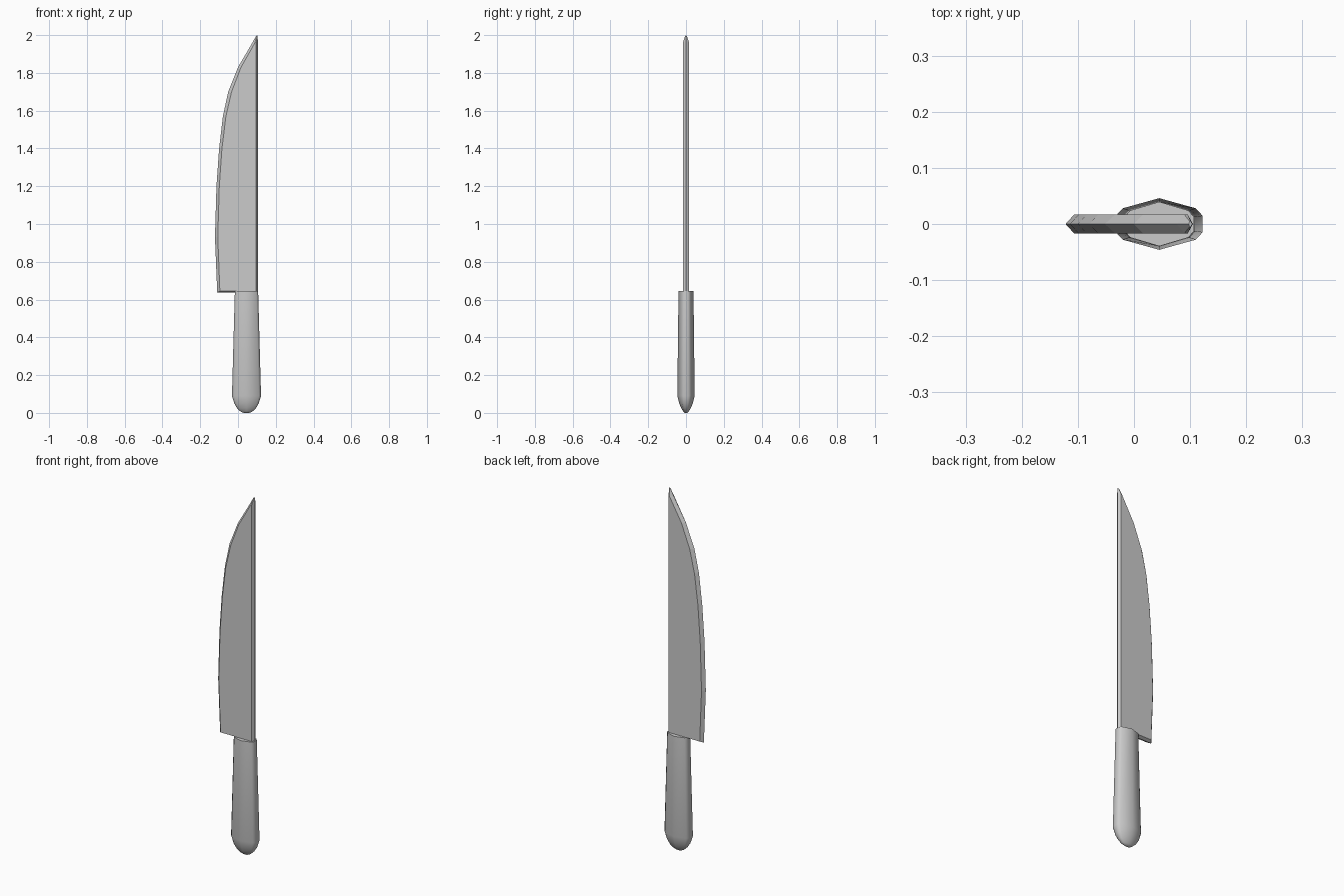
import bpy, bmesh, math

if "Cube" in bpy.data.objects:
    bpy.data.objects.remove(bpy.data.objects["Cube"])


def loft(name, rings, ridge=False):
    """Skin a stack of equal-sized point rings and close both ends."""
    bm = bmesh.new()
    rows = [[bm.verts.new(p) for p in ring] for ring in rings]
    n = len(rows[0])
    for a, b in zip(rows, rows[1:]):
        for i in range(n):
            j = (i + 1) % n
            bm.faces.new((a[i], a[j], b[j], b[i]))
    if ridge:  # split the lower cap along its centre line
        bm.faces.new(rows[0][:n // 2 + 1])
        bm.faces.new(rows[0][n // 2:] + rows[0][:1])
    else:
        bm.faces.new(rows[0])
    bm.faces.new(rows[-1])
    bmesh.ops.recalc_face_normals(bm, faces=bm.faces)
    mesh = bpy.data.meshes.new(name)
    bm.to_mesh(mesh)
    bm.free()
    obj = bpy.data.objects.new(name, mesh)
    bpy.context.collection.objects.link(obj)
    return obj


# Blade: hexagonal section with bevelled cutting edge and spine
T, SPINE, SPINE_IN = 0.0165, 0.105, 0.096
edge = [  # z, cutting edge x, bevel x
    (0.645, -0.110, -0.096), (0.93, -0.122, -0.107), (1.20, -0.114, -0.099),
    (1.40, -0.100, -0.085), (1.57, -0.080, -0.064), (1.70, -0.052, -0.034),
    (1.83, 0.000, 0.016), (1.96, 0.076, 0.090)]
rings = []
for i, (z, x, xb) in enumerate(edge):
    zc = z - 0.008 if i == 0 else z
    rings.append([(x, 0, zc), (xb, -T, z), (SPINE_IN, -T, z),
                  (SPINE, 0, zc), (SPINE_IN, T, z), (xb, T, z)])
rings.append([(0.098, 0, 2), (0.099, -0.005, 1.995), (0.101, -0.005, 1.995),
              (0.104, 0, 2), (0.101, 0.005, 1.995), (0.099, 0.005, 1.995)])
loft("blade", rings, ridge=True)

# Handle: ten-sided tapered grip with a rounded butt
quarter = [(0.077, 0.015), (0.065, 0.028), (0.0, 0.046)]
half = quarter + [(-x, y) for x, y in quarter[1::-1]]
section = half + [(x, -y) for x, y in reversed(half) if y < 0.04]
section.insert(7, (0.0, -0.046))
stations = [  # z, x scale, y scale
    (0.0, 0.20, 0.15), (0.008, 0.42, 0.32), (0.025, 0.65, 0.55),
    (0.05, 0.84, 0.78), (0.09, 1.0, 1.0), (0.645, 0.80, 0.86)]
handle = loft("handle", [[(0.045 + x * sx, y * sy, z) for x, y in section]
                         for z, sx, sy in stations])
bpy.ops.object.select_all(action='DESELECT')
handle.select_set(True)
bpy.context.view_layer.objects.active = handle
bpy.ops.object.shade_smooth_by_angle(angle=math.radians(50))
